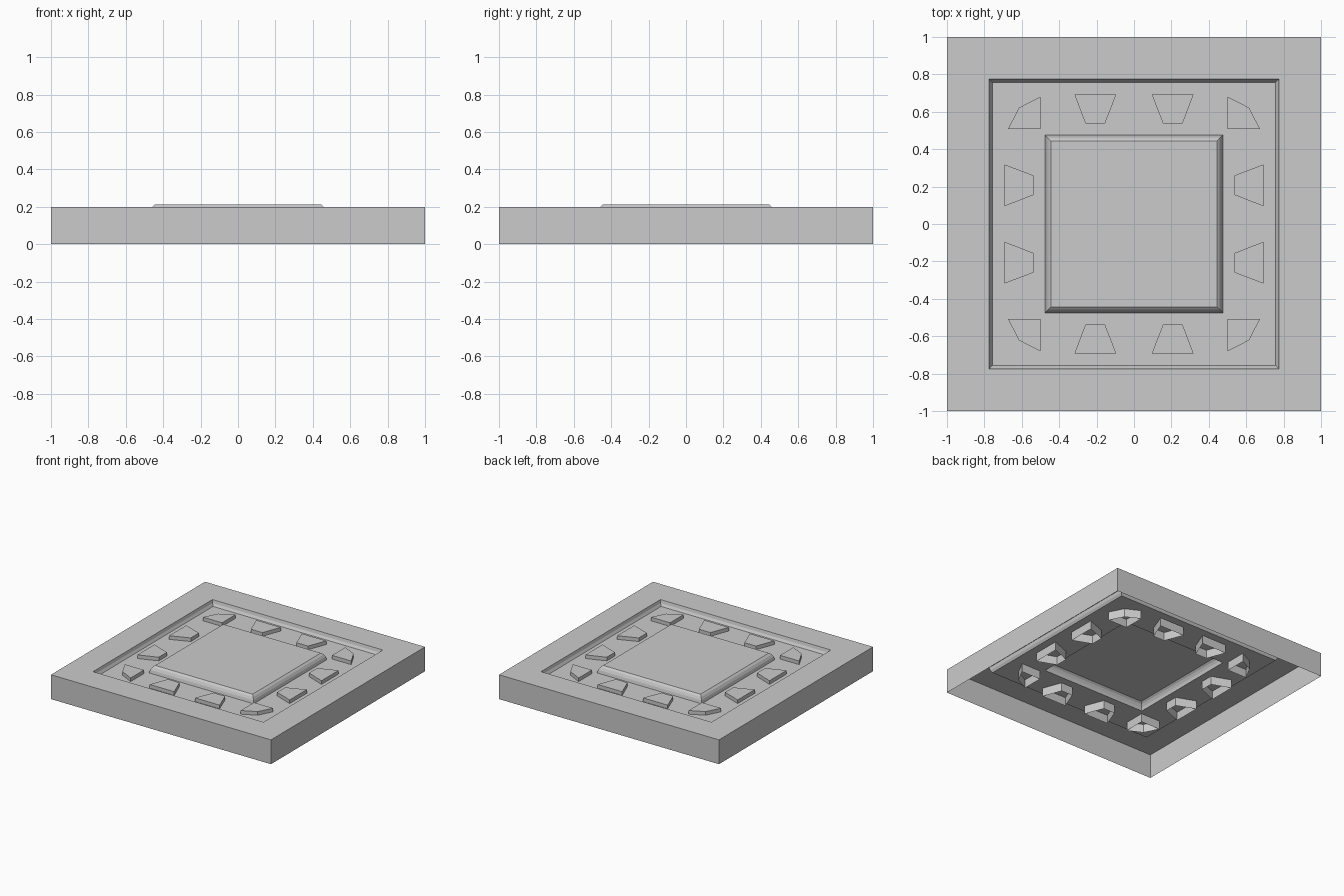
import bpy, bmesh
from math import pi
from mathutils import Matrix

if "Cube" in bpy.data.objects:
    bpy.data.objects.remove(bpy.data.objects["Cube"])


def finish(bm, name):
    mesh = bpy.data.meshes.new(name)
    bm.to_mesh(mesh)
    bm.free()
    obj = bpy.data.objects.new(name, mesh)
    bpy.context.collection.objects.link(obj)
    return obj


# Open-bottomed tile: concentric square rings (half width, height)
profile = [(1, 0), (1, 0.2), (0.775, 0.2), (0.769, 0.175), (0.757, 0.155),
           (0.475, 0.155), (0.469, 0.18), (0.458, 0.2), (0.443, 0.213)]
bm = bmesh.new()
rings = [[bm.verts.new((sx * r, sy * r, z))
          for sx, sy in ((-1, -1), (1, -1), (1, 1), (-1, 1))] for r, z in profile]
for a, b in zip(rings, rings[1:]):
    for i in range(4):
        j = (i + 1) % 4
        bm.faces.new((a[i], a[j], b[j], b[i]))
bm.faces.new(rings[-1])
finish(bm, "tile_panel")


# Studs: capped, open-bottomed prisms passing through the recess floor
def stud(name, outline, turn, bottom=0.085, top=0.185):
    bm = bmesh.new()
    low = [bm.verts.new((x, y, bottom)) for x, y in outline]
    high = [bm.verts.new((x, y, top)) for x, y in outline]
    n = len(outline)
    for i in range(n):
        j = (i + 1) % n
        bm.faces.new((low[i], low[j], high[j], high[i]))
    bm.faces.new(high)
    bm.transform(Matrix.Rotation(turn * pi / 2, 4, 'Z'))
    finish(bm, name)


side = [(0.155, 0.538), (0.26, 0.538), (0.318, 0.692), (0.095, 0.692)]
mirrored = [(-x, y) for x, y in reversed(side)]
corner = [(0.5, 0.507), (0.674, 0.507), (0.615, 0.622), (0.5, 0.68)]
# Corner outline is made symmetric about the diagonal by mirroring on each axis
for k in range(4):
    stud(f"side_stud_a_{k}", side, k)
    stud(f"side_stud_b_{k}", mirrored, k)
for sx in (1, -1):
    for sy in (1, -1):
        pts = [(x * sx, y * sy) for x, y in corner]
        if sx * sy < 0:
            pts.reverse()
        stud(f"corner_stud_{'right' if sx > 0 else 'left'}_{'back' if sy > 0 else 'front'}", pts, 0)
